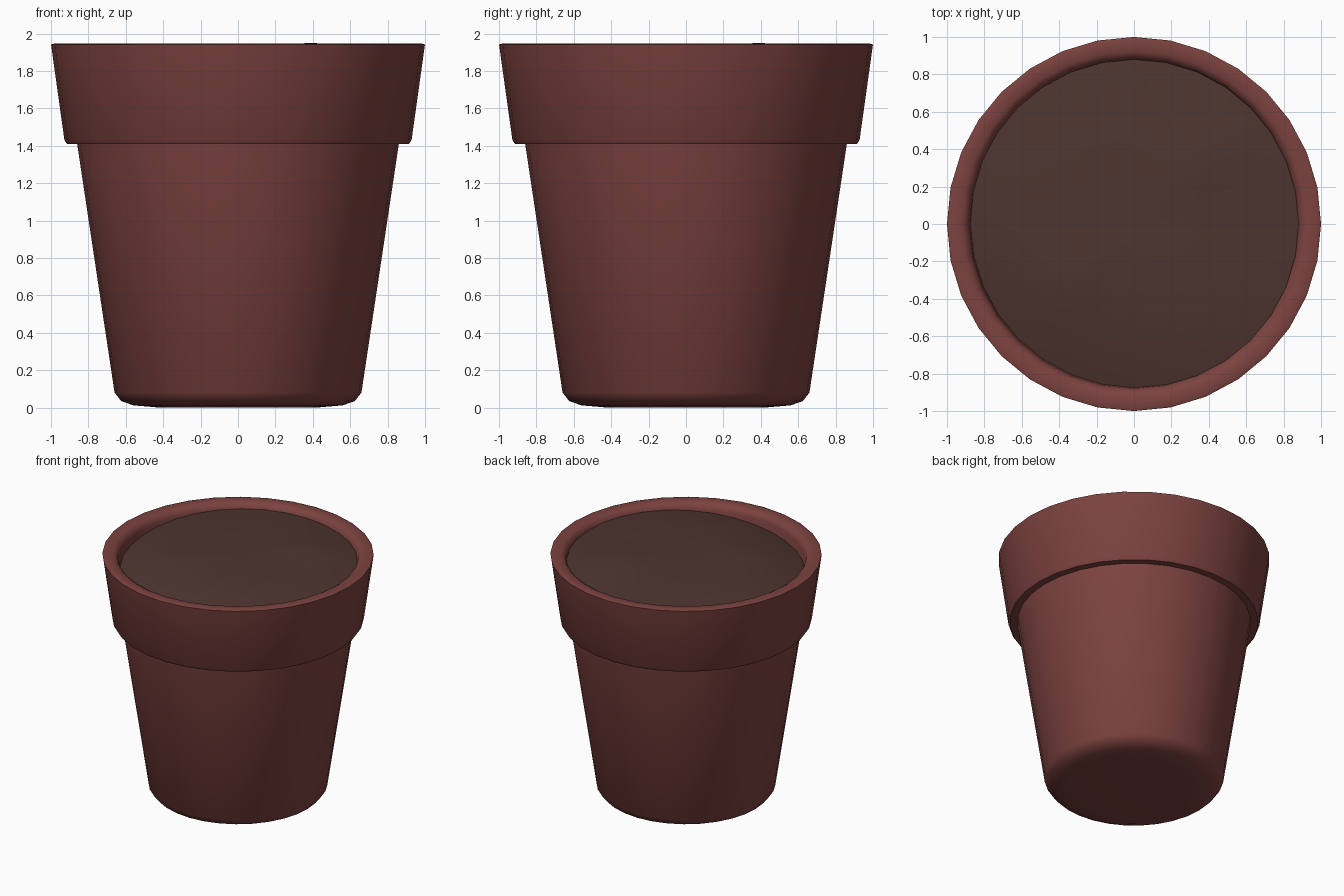
import bpy, bmesh
from math import cos, sin, pi, tau, exp, radians

if "Cube" in bpy.data.objects:
    bpy.data.objects.remove(bpy.data.objects["Cube"])

SIDES = 32


def finish(name, bm, color, angle):
    bmesh.ops.recalc_face_normals(bm, faces=bm.faces)
    mesh = bpy.data.meshes.new(name)
    bm.to_mesh(mesh)
    bm.free()
    obj = bpy.data.objects.new(name, mesh)
    bpy.context.collection.objects.link(obj)
    mat = bpy.data.materials.new(name + "_color")
    mat.diffuse_color = color
    mat.use_nodes = True
    mat.node_tree.nodes["Principled BSDF"].inputs["Base Color"].default_value = mat.diffuse_color
    mesh.materials.append(mat)
    bpy.ops.object.select_all(action='DESELECT')
    obj.select_set(True)
    bpy.context.view_layer.objects.active = obj
    bpy.ops.object.shade_smooth_by_angle(angle=radians(angle))
    return obj


def rings_mesh(radii, height):
    """Bridge concentric rings; height(i, angle) gives each vertex's z."""
    bm = bmesh.new()
    rings = [[bm.verts.new((r * cos(tau * k / SIDES), r * sin(tau * k / SIDES),
                            height(i, tau * k / SIDES))) for k in range(SIDES)]
             for i, r in enumerate(radii)]
    for a, b in zip(rings, rings[1:]):
        for k in range(SIDES):
            n = (k + 1) % SIDES
            bm.faces.new((a[k], a[n], b[n], b[k]))
    return bm, rings


# Pot: one revolved profile, from the base up over the rim and inside
profile = [(0.42, 0.0), (0.56, 0.012), (0.625, 0.035), (0.66, 0.08),
           (0.86, 1.41), (0.915, 1.41), (0.928, 1.43), (0.998, 1.93),
           (1.0, 1.94), (0.985, 1.946), (0.92, 1.944), (0.89, 1.925),
           (0.88, 1.89), (0.85, 1.65)]
profile = [(min(r, 1.0), z) for r, z in profile]
bm, rings = rings_mesh([p[0] for p in profile], lambda i, a: profile[i][1])
bm.faces.new(rings[0])
bm.faces.new(rings[-1])
finish("pot", bm, (0.2, 0.055, 0.05, 1), 50)

# Soil: uneven mound with two low humps, sinking toward the wall
soil_radii = [0.88, 0.74, 0.57, 0.38, 0.19]


def soil_height(i, a):
    r = soil_radii[i]
    x, y = r * cos(a), r * sin(a)
    edge = 1.872 + 0.035 * cos(a - pi / 4) + 0.022 * cos(2 * a + pi / 2)
    mound = 1.935
    t = min(1, (r / 0.88) ** 3)
    hump = 0.028 * exp(-((x - 0.4) ** 2 + (y - 0.4) ** 2) / 0.05)
    hump += 0.018 * exp(-((x + 0.33) ** 2 + (y + 0.3) ** 2) / 0.03)
    return mound * (1 - t) + edge * t + hump


bm, rings = rings_mesh(soil_radii, soil_height)
center = bm.verts.new((0, 0, 1.935))
for k in range(SIDES):
    bm.faces.new((rings[-1][k], rings[-1][(k + 1) % SIDES], center))
soil = finish("soil", bm, (0.075, 0.035, 0.029, 1), 60)
